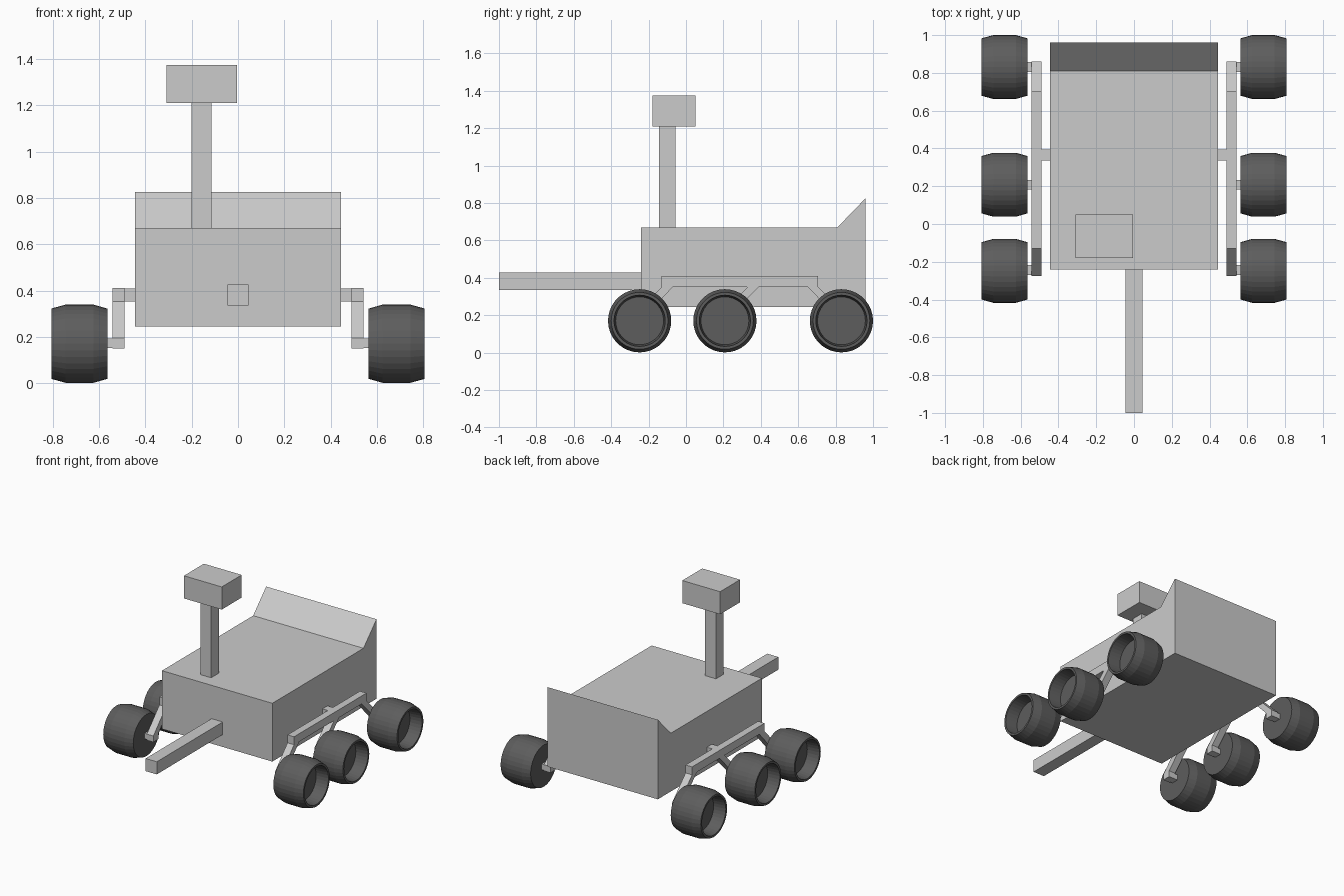
import bpy, bmesh, math

if "Cube" in bpy.data.objects:
    bpy.data.objects.remove(bpy.data.objects["Cube"])

dark = bpy.data.materials.new("dark_rubber")
dark.diffuse_color = (0.11, 0.11, 0.11, 1)
dark.use_nodes = True
dark.node_tree.nodes["Principled BSDF"].inputs["Base Color"].default_value = dark.diffuse_color


def finish(name, bm, mat=None):
    bmesh.ops.recalc_face_normals(bm, faces=bm.faces)
    me = bpy.data.meshes.new(name)
    bm.to_mesh(me)
    bm.free()
    ob = bpy.data.objects.new(name, me)
    bpy.context.collection.objects.link(ob)
    if mat:
        me.materials.append(mat)
    return ob


def prism(name, profile, x0, x1):
    """Extrude a (y, z) side profile from x0 to x1."""
    bm = bmesh.new()
    face = bm.faces.new([bm.verts.new((x0, y, z)) for y, z in profile])
    ext = bmesh.ops.extrude_face_region(bm, geom=[face])
    verts = [v for v in ext["geom"] if isinstance(v, bmesh.types.BMVert)]
    bmesh.ops.translate(bm, verts=verts, vec=(x1 - x0, 0, 0))
    return finish(name, bm)


def box(name, x, y, z):
    return prism(name, [(y[0], z[0]), (y[1], z[0]), (y[1], z[1]), (y[0], z[1])], *x)


def wheel(name, side, cy, cz, sides=36):
    """Barrel wheel turned about the x axis, hollow on its outer face."""
    profile = [(0.565, 0), (0.565, 0.152), (0.625, 0.169), (0.745, 0.169),
               (0.807, 0.152), (0.807, 0.137), (0.715, 0.128), (0.715, 0)]
    bm = bmesh.new()
    pts = [bm.verts.new((side * x, cy, cz + r)) for x, r in profile]
    edges = [bm.edges.new(p) for p in zip(pts, pts[1:])]
    bmesh.ops.spin(bm, geom=pts + edges, cent=(0, cy, cz), axis=(1, 0, 0),
                   angle=2 * math.pi, steps=sides)
    bmesh.ops.remove_doubles(bm, verts=bm.verts, dist=0.0005)
    return finish(name, bm, dark)


# Body with raised rear lip
prism("body", [(-0.24, 0.245), (0.96, 0.245), (0.96, 0.825), (0.81, 0.67), (-0.24, 0.67)],
      -0.445, 0.445)

# Front arm, mast and camera head
box("front_arm", (-0.045, 0.045), (-1.0, -0.24), (0.335, 0.427))
box("mast", (-0.202, -0.115), (-0.145, -0.057), (0.67, 1.21))
box("camera_head", (-0.31, -0.005), (-0.18, 0.05), (1.21, 1.375))

# Suspension frame seen from the side: beam with three slanted legs
frame = [(-0.13, 0.41), (-0.13, 0.352), (-0.275, 0.195), (-0.275, 0.15), (-0.215, 0.15),
         (-0.215, 0.195), (-0.07, 0.352), (0.33, 0.352), (0.18, 0.195), (0.18, 0.15),
         (0.237, 0.15), (0.237, 0.195), (0.39, 0.352), (0.65, 0.352), (0.802, 0.195),
         (0.802, 0.15), (0.86, 0.15), (0.86, 0.195), (0.705, 0.352), (0.705, 0.41)]

for side, label in ((-1, "left"), (1, "right")):
    prism(f"{label}_suspension", frame, side * 0.49, side * 0.543)
    box(f"{label}_pivot", (side * 0.44, side * 0.495), (0.337, 0.395), (0.353, 0.409))
    for pos, cy, ay in (("front", -0.248, -0.244), ("middle", 0.208, 0.208), ("rear", 0.831, 0.831)):
        box(f"{label}_{pos}_axle", (side * 0.54, side * 0.57), (ay - 0.026, ay + 0.026), (0.152, 0.193))
        wheel(f"{label}_{pos}_wheel", side, cy, 0.17)
